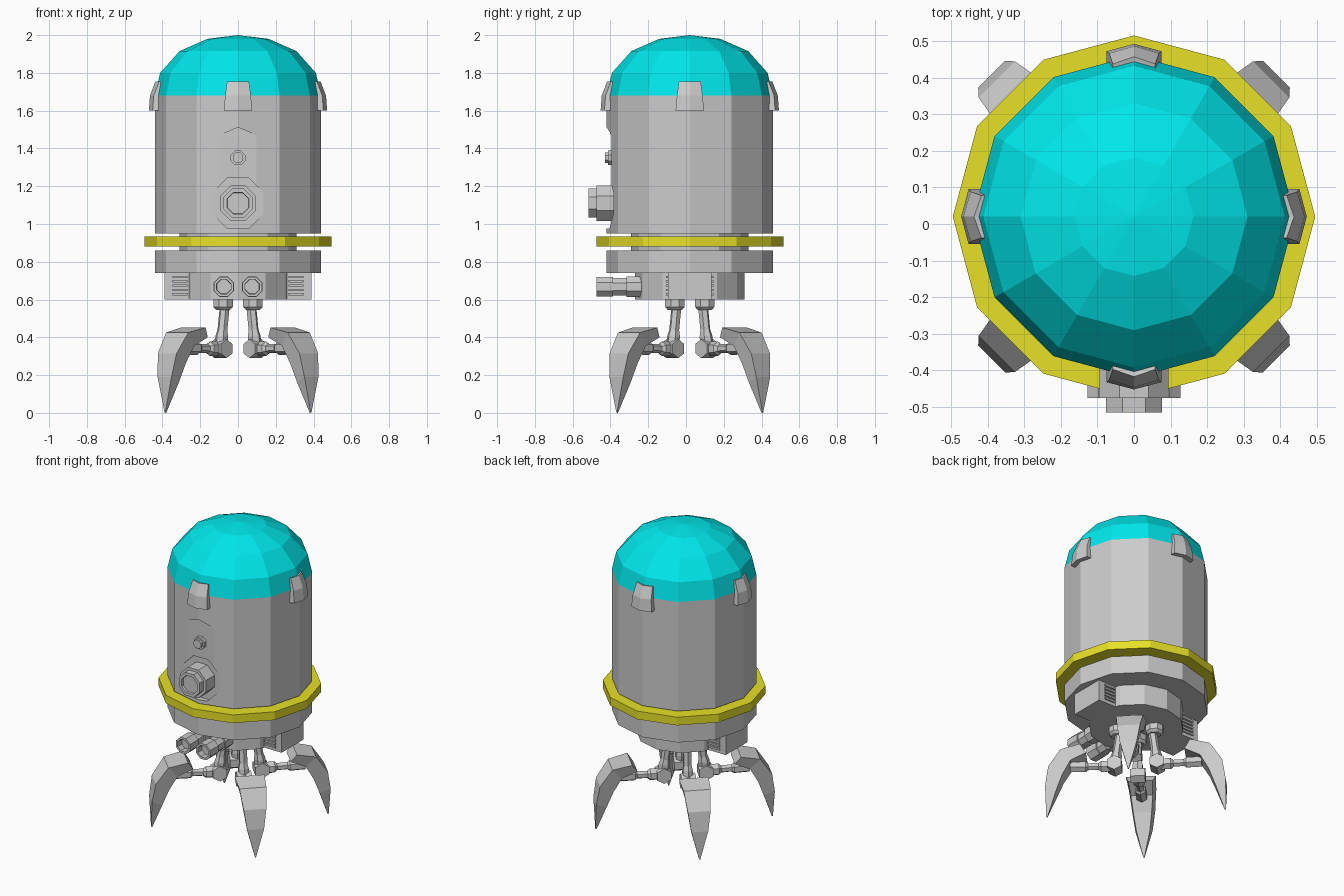
import bpy, bmesh
from math import sin, cos, pi, radians
from mathutils import Vector, Matrix

if "Cube" in bpy.data.objects:
    bpy.data.objects.remove(bpy.data.objects["Cube"])

CY = 0.02  # y of the body axis


def finish(name, bm, color=None):
    bmesh.ops.remove_doubles(bm, verts=bm.verts, dist=1e-5)
    bmesh.ops.recalc_face_normals(bm, faces=bm.faces)
    me = bpy.data.meshes.new(name)
    bm.to_mesh(me)
    bm.free()
    ob = bpy.data.objects.new(name, me)
    bpy.context.collection.objects.link(ob)
    if color:
        mat = bpy.data.materials.new(name)
        mat.diffuse_color = (*color, 1)
        mat.use_nodes = True
        mat.node_tree.nodes["Principled BSDF"].inputs["Base Color"].default_value = mat.diffuse_color
        me.materials.append(mat)
    return ob


def loft(bm, rings, caps=True, loop=False):
    """Skin a list of equal-length closed point rings."""
    vs = [[bm.verts.new(p) for p in r] for r in rings]
    n = len(vs[0])
    for i in range(len(vs) if loop else len(vs) - 1):
        a, b = vs[i], vs[(i + 1) % len(vs)]
        for k in range(n):
            bm.faces.new((a[k], a[(k + 1) % n], b[(k + 1) % n], b[k]))
    if caps and not loop:
        bm.faces.new(vs[0])
        bm.faces.new(vs[-1])


def revolve(name, profile, mtx=None, n=12, color=None, loop=False, turn=0):
    mtx = mtx or Matrix.Translation((0, CY, 0))
    bm = bmesh.new()
    loft(bm, [[mtx @ Vector((r * cos(2 * pi * k / n + turn), r * sin(2 * pi * k / n + turn), z))
               for k in range(n)] for r, z in profile], loop=loop)
    return finish(name, bm, color)


def rod(name, a, b, radii, n=8):
    """Prism from a to b; radii are (fraction along, radius) pairs."""
    a, b = Vector(a), Vector(b)
    d = b - a
    m = Matrix.Translation(a) @ d.to_track_quat('Z', 'Y').to_matrix().to_4x4()
    return revolve(name, [(r, t * d.length) for t, r in radii], m, n, turn=pi / n)


def box(name, lo, hi):
    bm = bmesh.new()
    loft(bm, [[(lo[0], lo[1], z), (hi[0], lo[1], z), (hi[0], hi[1], z), (lo[0], hi[1], z)]
              for z in (lo[2], hi[2])])
    return finish(name, bm)


def cutter(name, outline, y):
    bm = bmesh.new()
    loft(bm, [[(x, yy, z) for x, z in outline] for yy in (-0.6, y)])
    ob = finish(name, bm)
    ob.hide_render = True
    ob.hide_viewport = True
    return ob


# Stacked hull sections
body = revolve("body", [(0.44, 0.95), (0.44, 1.68)])
revolve("neck", [(0.31, 0.85), (0.31, 0.96)])
revolve("lower_plate", [(0.44, 0.74), (0.44, 0.86)])
revolve("base", [(0.29, 0.60), (0.29, 0.75)])
revolve("hazard_ring", [(0.30, 0.88), (0.495, 0.88), (0.495, 0.935), (0.30, 0.935)],
        color=(0.8, 0.75, 0.02), loop=True)
revolve("dome", [(0.44, 1.68), (0.412, 1.80), (0.31, 1.915), (0.162, 1.98), (1e-6, 2.0)],
        color=(0.0, 0.8, 0.83))

# Recessed front panel: tall strip plus octagonal seat
strip = [(-0.098, 1.15), (0.098, 1.15), (0.098, 1.47), (0, 1.512), (-0.098, 1.47)]
seat = [(0.146 * cos(pi / 8 + k * pi / 4), 1.11 + 0.146 * sin(pi / 8 + k * pi / 4)) for k in range(8)]
for nm, outline, y in (("strip_cutter", strip, -0.392), ("seat_cutter", seat, -0.382)):
    mod = body.modifiers.new(nm, 'BOOLEAN')
    mod.operation = 'DIFFERENCE'
    mod.solver = 'EXACT'
    mod.object = cutter(nm, outline, y)

# Front lens and small bolt
rod("lens", (0, -0.36, 1.11), (0, -0.515, 1.11),
    [(0, 0.102), (0.74, 0.102), (0.74, 0.083), (1, 0.083), (1, 0.062), (0.9, 0.06)])
rod("bolt", (0, -0.38, 1.35), (0, -0.43, 1.35),
    [(0, 0.042), (0.65, 0.042), (0.65, 0.03), (1, 0.03)])

for s in (-1, 1):
    # Twin front nozzles
    rod("nozzle", (s * 0.075, -0.20, 0.668), (s * 0.075, -0.475, 0.668),
        [(0, 0.058), (0.42, 0.058), (0.42, 0.049), (0.68, 0.049), (0.68, 0.056),
         (1, 0.056), (1, 0.042), (0.85, 0.04)])
    # Side vent boxes with slats on front and back
    x0, x1 = sorted((s * 0.2, s * 0.39))
    box("vent_box", (x0, CY - 0.115, 0.60), (x1, CY + 0.115, 0.745))
    for t in (-1, 1):
        for i in range(5):
            z = 0.622 + i * 0.023
            ya, yb = sorted((CY + t * 0.11, CY + t * 0.125))
            box("vent_slat", (s * 0.308 - 0.04, ya, z), (s * 0.308 + 0.04, yb, z + 0.012))

# Four clips holding the dome, bent around the hull edges
for k in range(4):
    rot = Matrix.Translation((0, CY, 0)) @ Matrix.Rotation(k * pi / 2, 4, 'Z')
    prof = [(0.43, 1.60, .075), (0.472, 1.60, .075), (0.466, 1.68, .068), (0.437, 1.755, .058),
            (0.40, 1.745, .058), (0.43, 1.68, .068)]
    bm = bmesh.new()
    loft(bm, [[rot @ Vector((r - 0.02 * abs(s), s * w, z)) for r, z, w in prof] for s in (-1, 0, 1)])
    finish("dome_clip", bm)

# Four claw legs on the diagonals
for k in range(4):
    m = Matrix.Translation((0, CY, 0)) @ Matrix.Rotation(radians(45 + 90 * k), 4, 'Z')

    def P(r, z, t=0):
        return m @ Vector((r, t, z))

    rod("leg_socket", P(0.112, 0.61), P(0.112, 0.545), [(0, 0.056), (0.75, 0.056), (1, 0.04)])
    rod("leg_strut", P(0.10, 0.56), P(0.13, 0.34), [(0, 0.027), (0.55, 0.027), (0.7, 0.035), (1, 0.035)], 6)
    rod("leg_knee", P(0.13, 0.34, -0.045), P(0.13, 0.34, 0.045), [(0, 0.05), (1, 0.05)], 6)
    rod("leg_arm", P(0.13, 0.338), P(0.40, 0.345),
        [(0, 0.038), (0.3, 0.038), (0.36, 0.024), (0.6, 0.024), (0.65, 0.036), (1, 0.036)], 6)
    # Curved blade: outer point, inner point, half widths
    blade = [(0.335, 0.452, 0.30, 0.40, 0.092), (0.455, 0.425, 0.395, 0.355, 0.083),
             (0.53, 0.315, 0.445, 0.265, 0.07), (0.55, 0.19, 0.485, 0.16, 0.052),
             (0.547, 0.003, 0.54, 0.0, 0.003)]
    bm = bmesh.new()
    loft(bm, [[P(ro, zo, -w), P(ro, zo, w), P(ri, zi, w * 0.8), P(ri, zi, -w * 0.8)]
              for ro, zo, ri, zi, w in blade])
    finish("claw_blade", bm)
